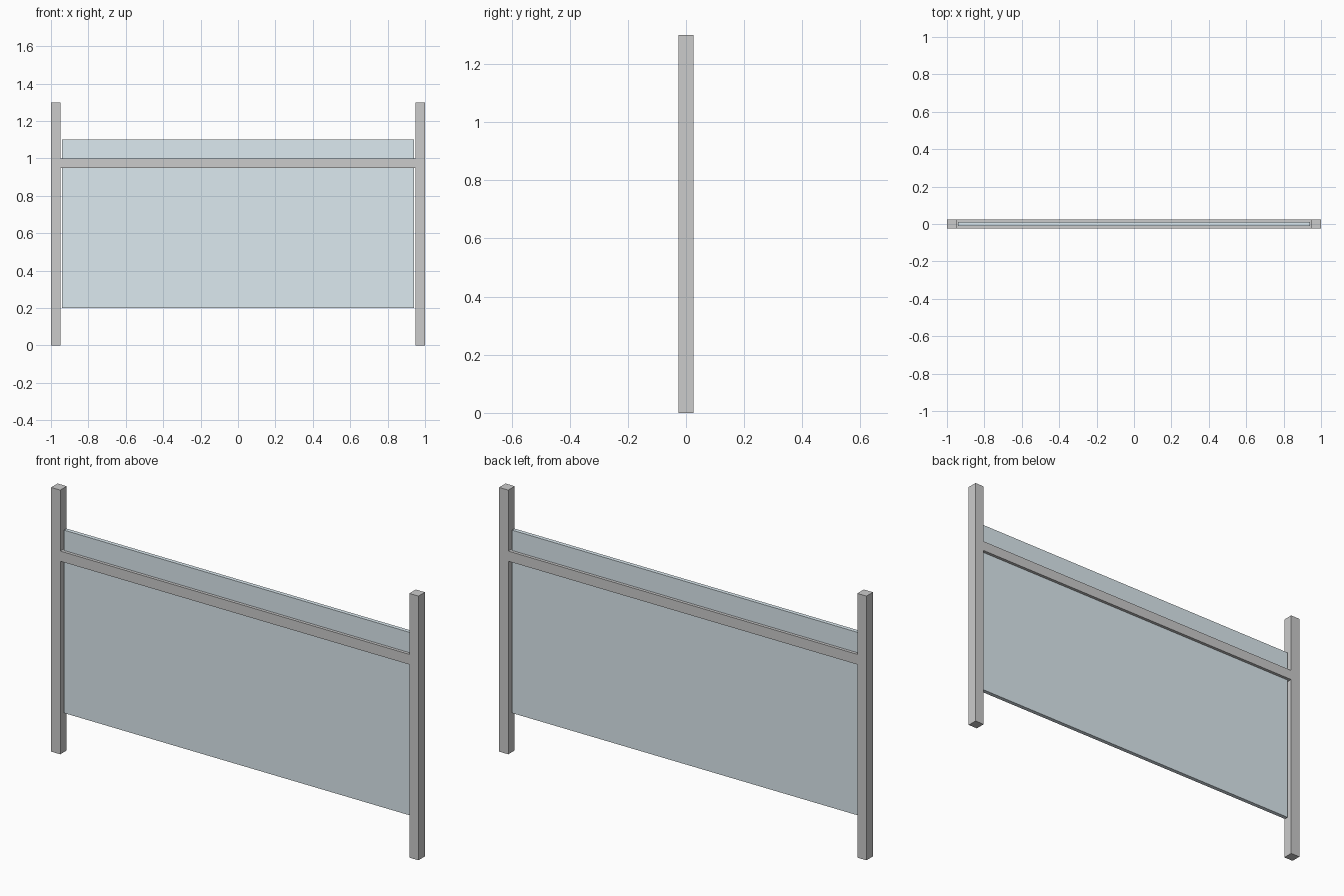
import bpy

if "Cube" in bpy.data.objects:
    bpy.data.objects.remove(bpy.data.objects["Cube"])


def box(name, x, y, z, mat=None):
    """Axis-aligned box from (min, max) ranges."""
    bpy.ops.mesh.primitive_cube_add(size=1, location=[(a + b) / 2 for a, b in (x, y, z)])
    ob = bpy.context.object
    ob.name = name
    ob.scale = [b - a for a, b in (x, y, z)]
    bpy.ops.object.transform_apply(location=False, rotation=False, scale=True)
    if mat:
        ob.data.materials.append(mat)
    return ob


glass = bpy.data.materials.new("pale_glass")
glass.diffuse_color = (0.72, 0.82, 0.87, 0.5)
glass.use_nodes = True
glass.node_tree.nodes["Principled BSDF"].inputs["Base Color"].default_value = glass.diffuse_color

BAR = (-0.025, 0.025)

# Square posts at both ends
box("left_post", (-1.0, -0.95), BAR, (0, 1.3))
box("right_post", (0.95, 1.0), BAR, (0, 1.3))

# Horizontal rail between the posts
box("rail", (-0.95, 0.95), BAR, (0.95, 1.0))

# Thin glass panel passing through the rail
box("glass_panel", (-0.94, 0.94), (-0.01, 0.01), (0.2, 1.1), glass)
